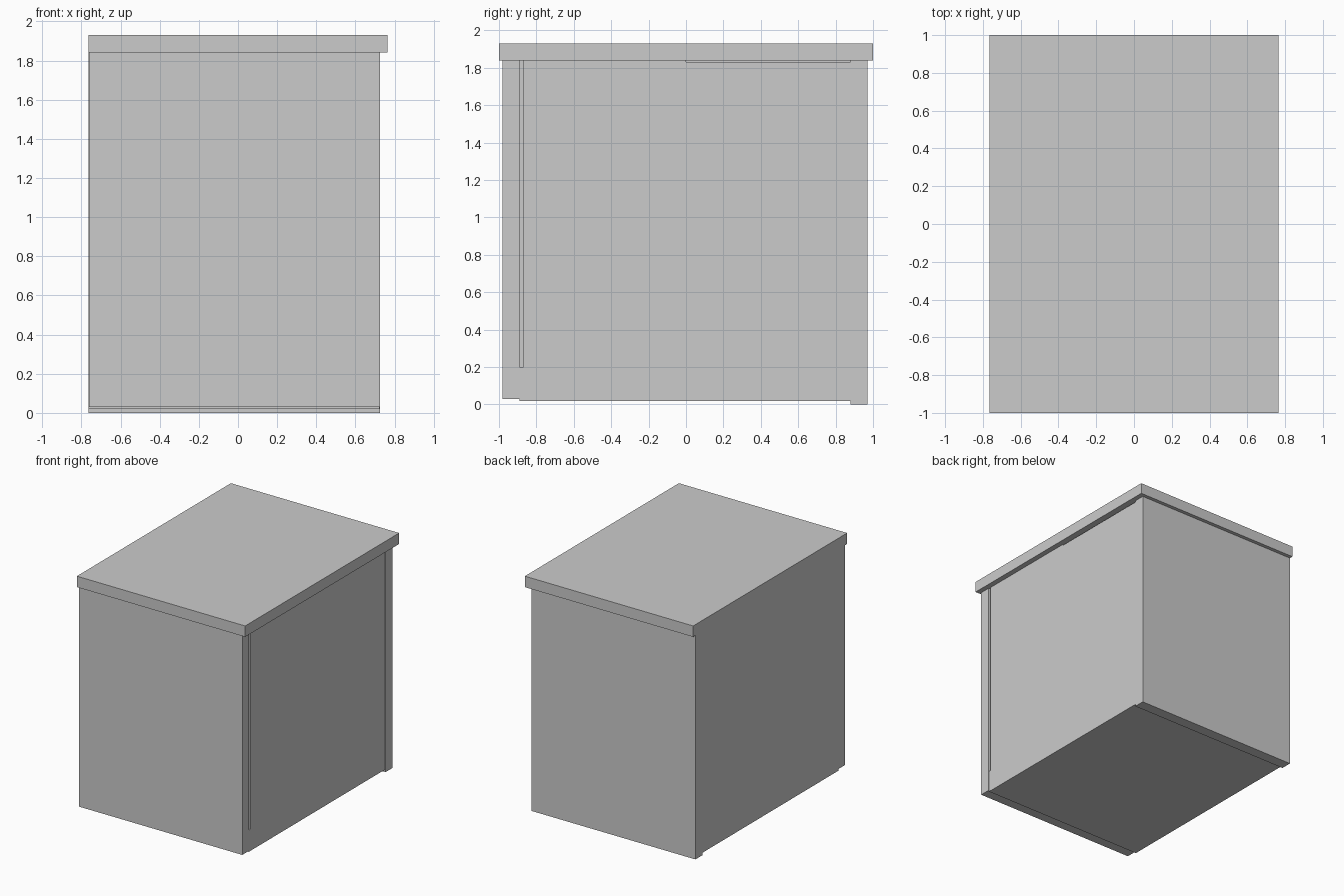
import bpy
import bmesh
from mathutils import Vector

if "Cube" in bpy.data.objects:
    bpy.data.objects.remove(bpy.data.objects["Cube"])


def box(name, x, y, z):
    """Axis-aligned box from (min, max) ranges."""
    bm = bmesh.new()
    bmesh.ops.create_cube(bm, size=1.0)
    lo = Vector((x[0], y[0], z[0]))
    hi = Vector((x[1], y[1], z[1]))
    for v in bm.verts:
        v.co = Vector([lo[i] + (v.co[i] + 0.5) * (hi[i] - lo[i]) for i in range(3)])
    mesh = bpy.data.meshes.new(name)
    bm.to_mesh(mesh)
    bm.free()
    obj = bpy.data.objects.new(name, mesh)
    bpy.context.collection.objects.link(obj)
    return obj


LEFT, RIGHT = -0.765, 0.725
TOP = 1.84            # underside of the worktop
GAP = (-0.89, -0.87)  # slot between front panel and carcass
BACK = (0.88, 0.97)   # rear panel, reaching the floor

# Overhanging worktop
box("worktop", (LEFT, 0.765), (-1.0, 1.0), (TOP, 1.93))

# Front panel, a hair narrower on the left
box("front_panel", (LEFT + 0.005, RIGHT), (-0.98, GAP[0]), (0.03, TOP))

# Carcass, slightly recessed on the right with a fine shadow gap at the top
side = RIGHT - 0.004
box("carcass_front_half", (LEFT + 0.02, side), (GAP[1], 0.0), (0.02, TOP))
box("carcass_rear_half", (LEFT + 0.02, side), (0.0, BACK[0]), (0.02, TOP - 0.008))

# Left side panel closes the slot on that side
box("left_side_panel", (LEFT, LEFT + 0.02), (GAP[0], BACK[0]), (0.02, TOP))

# Low plinth filling the bottom of the slot
box("plinth", (LEFT + 0.02, RIGHT - 0.002), GAP, (0.02, 0.2))

# Rear panel standing on the floor
box("rear_panel", (LEFT, RIGHT), BACK, (0.0, TOP))
